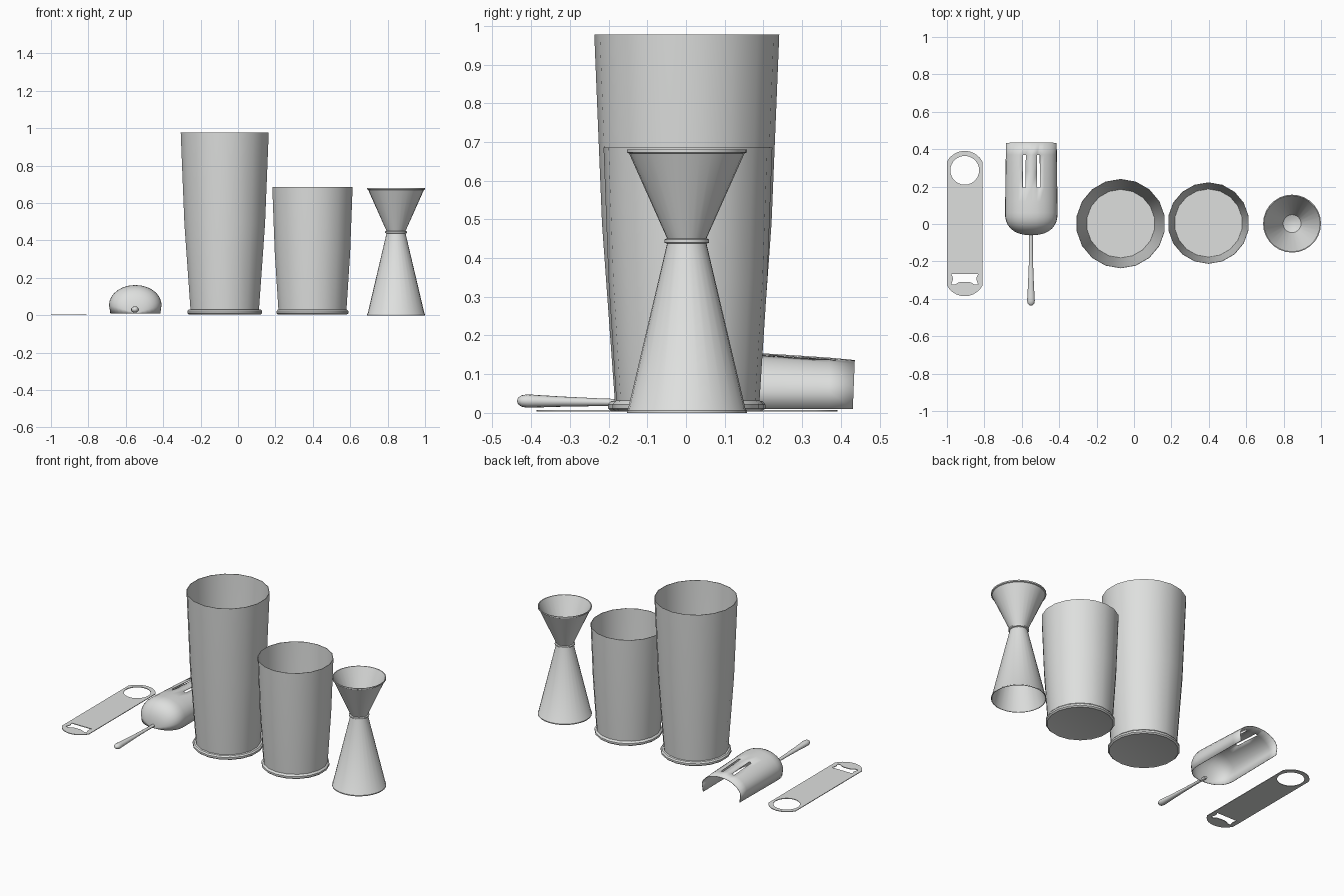
import bpy, bmesh, math
from math import sin, cos, pi

if "Cube" in bpy.data.objects:
    bpy.data.objects.remove(bpy.data.objects["Cube"])

steel = bpy.data.materials.new("brushed_steel")
steel.diffuse_color = (0.73, 0.74, 0.73, 1)
steel.use_nodes = True
steel.node_tree.nodes["Principled BSDF"].inputs["Base Color"].default_value = steel.diffuse_color


def finish(name, bm, loc=(0, 0, 0), recalc=True, angle=35):
    if recalc:
        bmesh.ops.recalc_face_normals(bm, faces=bm.faces)
    me = bpy.data.meshes.new(name)
    bm.to_mesh(me)
    bm.free()
    me.materials.append(steel)
    ob = bpy.data.objects.new(name, me)
    ob.location = loc
    bpy.context.collection.objects.link(ob)
    bpy.ops.object.select_all(action='DESELECT')
    ob.select_set(True)
    bpy.context.view_layer.objects.active = ob
    bpy.ops.object.shade_smooth_by_angle(angle=math.radians(angle))
    return ob


def lathe(name, profile, n, loc, closed=False, place=None):
    """Spin (radius, height) points round an axis; radius 0 makes a pole."""
    place = place or (lambda x, y, h: (x, y, h))
    bm = bmesh.new()
    rings = []
    for r, h in profile:
        if r == 0:
            rings.append([bm.verts.new(place(0, 0, h))] * n)
        else:
            rings.append([bm.verts.new(place(r * sin(2 * pi * i / n), r * cos(2 * pi * i / n), h))
                          for i in range(n)])
    pairs = list(zip(rings, rings[1:]))
    if closed:
        pairs.append((rings[-1], rings[0]))
    for a, b in pairs:
        for i in range(n):
            j = (i + 1) % n
            vs = list(dict.fromkeys([a[i], a[j], b[j], b[i]]))
            if len(vs) > 2:
                bm.faces.new(vs)
    return finish(name, bm, loc)


# shaker tins: rolled foot, tapering thin wall, inner floor
def tin(name, x, y, foot, base, mid, top, height):
    t = 0.003
    lathe(name, [(0, 0.008), (foot - 0.02, 0.007), (foot - 0.008, 0.004), (foot, 0.011),
                 (foot, 0.022), (foot - 0.007, 0.030), (base, 0.032),
                 (mid, height * 0.5), (top, height), (top - t, height),
                 (mid - t, height * 0.5), (base - t, 0.035), (0, 0.035)], 18, (x, y, 0))


tin("large_shaker_tin", -0.071, 0.002, 0.203, 0.186, 0.219, 0.239, 0.978)
tin("small_shaker_tin", 0.398, 0.005, 0.195, 0.185, 0.205, 0.218, 0.685)

# jigger: two hollow cones joined at a beaded neck
lathe("jigger", [
    (0.151, 0.0), (0.155, 0.0), (0.155, 0.006), (0.152, 0.009), (0.051, 0.437),
    (0.058, 0.440), (0.058, 0.448), (0.051, 0.451), (0.149, 0.670), (0.155, 0.673),
    (0.155, 0.681), (0.150, 0.681), (0.048, 0.457), (0.025, 0.447), (0, 0.444)],
    28, (0.845, 0.002, 0))
lathe("jigger_lower_lining", [(0.151, 0.0), (0.048, 0.425), (0.025, 0.434), (0, 0.436)],
      28, (0.845, 0.002, 0))

# ice scoop bowl: arched shell with a rounded closed end and two slots
SX = -0.549
slot_in, slot_out = math.acos(0.030 / 0.137), math.acos(0.046 / 0.137)
angles = [0, 0.2, 0.42, 0.64, 0.86, 1.05, slot_out, slot_in, pi / 2]
angles += [pi - a for a in reversed(angles[:-1])]
rows = [0.437, 0.37, 0.28, 0.195, 0.12, 0.06]
rows += [0.06 - 0.118 * sin(k * pi / 16) for k in range(1, 9)]
bm = bmesh.new()
grid = []
for y in rows:
    f = (0.437 - min(max(y, 0.06), 0.437)) / 0.377
    w, top = 0.134 + 0.005 * f, 0.135 + 0.025 * f ** 0.8
    t = max(0, (0.06 - y) / 0.118)
    s = max(0.06, (1 - min(t, 1) ** 2.4) ** (1 / 2.4))
    z0 = 0.055
    sect = [(w * 0.95, 0.01)] + [(w * cos(a), z0 + (top - z0) * sin(a)) for a in angles]
    sect.append((-w * 0.95, 0.01))
    grid.append([bm.verts.new((px * s, y - 0.006 * (0.16 - pz) / 0.15 * (y > 0.4),
                               0.01 + (pz - 0.01) * s)) for px, pz in sect])
for r in range(len(rows) - 1):
    for c in range(len(grid[0]) - 1):
        if r in (1, 2) and c in (7, 10):   # slots
            continue
        bm.faces.new([grid[r][c], grid[r][c + 1], grid[r + 1][c + 1], grid[r + 1][c]])
bm.faces.new(grid[-1])
scoop = finish("ice_scoop_bowl", bm, (SX, 0, 0), angle=40)
shell = scoop.modifiers.new("thickness", 'SOLIDIFY')
shell.thickness = 0.003
shell.offset = 0

# scoop handle: thin rod swelling to a rounded end
lathe("ice_scoop_handle", [
    (0, 0.03), (0.010, 0.03), (0.010, 0.13), (0.012, 0.22), (0.016, 0.32), (0.020, 0.39),
    (0.021, 0.41), (0.018, 0.425), (0.010, 0.434), (0, 0.437)], 14, (SX - 0.002, 0, 0),
    place=lambda x, y, h: (x, -h, 0.024 + 0.016 * h + y * 0.82))

# bottle opener: flat plate with a round hole and a shaped cap slot
R, HALF = 0.107, 0.095
a0 = math.acos(HALF / R)
arc = [a0 + (pi - 2 * a0) * k / 10 for k in range(11)]
outline = [(R * cos(a), 0.284 + R * sin(a)) for a in arc]
outline += [(-R * cos(a), -0.279 - R * sin(a)) for a in arc]
hole = [(0.077 * cos(k * pi / 14), 0.287 + 0.077 * sin(k * pi / 14)) for k in range(28)]
half = [(0.072, -0.266), (0.064, -0.285), (0.064, -0.300), (0.072, -0.324),
        (0.052, -0.324), (0.035, -0.313), (0.015, -0.309)]
slot = half + [(-x, y) for x, y in reversed(half)]
cu = bpy.data.curves.new("opener_outline", 'CURVE')
cu.dimensions = '2D'
cu.fill_mode = 'BOTH'
cu.extrude = 0.002
for pts in (outline, hole, slot):
    sp = cu.splines.new('POLY')
    sp.points.add(len(pts) - 1)
    for p, (x, y) in zip(sp.points, pts):
        p.co = (x, y, 0, 1)
    sp.use_cyclic_u = True
tmp = bpy.data.objects.new("opener_outline", cu)
bpy.context.collection.objects.link(tmp)
bpy.context.view_layer.update()
flat = bpy.data.meshes.new_from_object(tmp.evaluated_get(bpy.context.evaluated_depsgraph_get()))
bpy.data.objects.remove(tmp)
bm = bmesh.new()
bm.from_mesh(flat)
bmesh.ops.remove_doubles(bm, verts=bm.verts, dist=0.0001)
finish("bottle_opener", bm, (-0.905, 0, 0.005))
